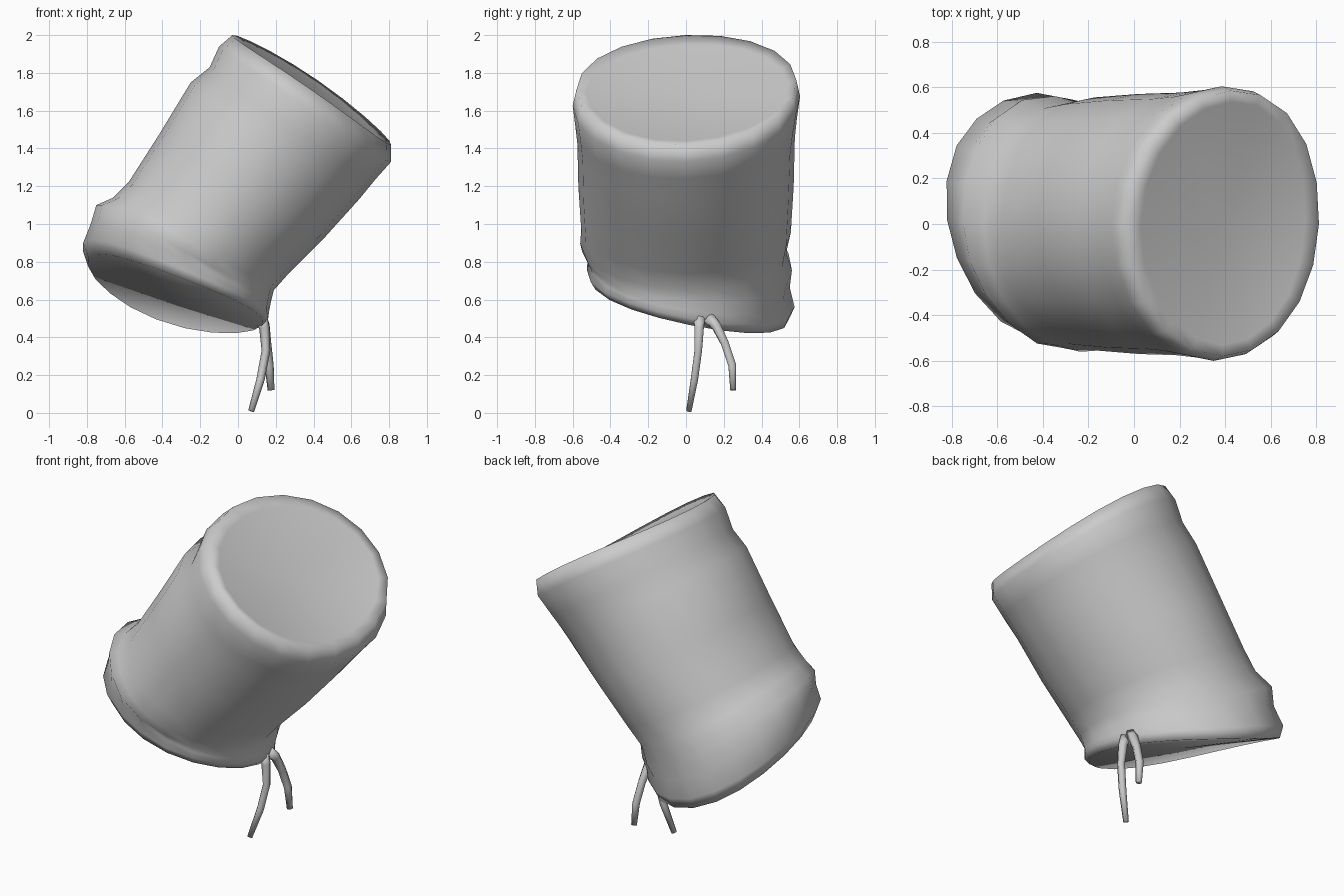
import bpy, bmesh, math
from mathutils import Vector

if "Cube" in bpy.data.objects:
    bpy.data.objects.remove(bpy.data.objects["Cube"])

SEG = 20
AXIS = Vector((0.57, 0, 0.82))      # direction from mouth to flat end


def finish(name, bm):
    bmesh.ops.recalc_face_normals(bm, faces=bm.faces)
    me = bpy.data.meshes.new(name)
    bm.to_mesh(me)
    bm.free()
    for p in me.polygons:
        p.use_smooth = True
    ob = bpy.data.objects.new(name, me)
    bpy.context.collection.objects.link(ob)
    return ob


def bridge(bm, a, b):
    n = len(a)
    for i in range(n):
        bm.faces.new((a[i], a[(i + 1) % n], b[(i + 1) % n], b[i]))


def fan(bm, ring, point):
    c = bm.verts.new(point)
    for i in range(len(ring)):
        bm.faces.new((ring[i], ring[(i + 1) % len(ring)], c))


# Sack rings: left x,z / right x,z in front view, half depth, y centre,
# axial tilt, axial bow, fold height
RINGS = [
    (0.03, 1.95, 0.75, 1.44, 0.53, 0.00, 0.03, 0.03, 0),
    (-0.03, 2.00, 0.81, 1.42, 0.58, 0.00, 0.03, 0.03, 0),
    (-0.10, 1.94, 0.81, 1.33, 0.60, 0.00, 0.03, 0.02, 0),
    (-0.15, 1.83, 0.73, 1.24, 0.585, 0.00, 0.03, 0.00, 0),
    (-0.25, 1.75, 0.64, 1.13, 0.575, 0.00, 0.02, 0.00, 0),
    (-0.42, 1.47, 0.46, 0.93, 0.57, 0.00, 0.00, 0.00, 0),
    (-0.58, 1.22, 0.27, 0.74, 0.555, 0.00, -0.01, -0.02, 0.005),
    (-0.66, 1.14, 0.19, 0.65, 0.545, -0.01, -0.03, -0.03, 0.010),
    (-0.75, 1.10, 0.175, 0.59, 0.555, 0.01, -0.06, -0.05, 0.014),
    (-0.78, 1.00, 0.165, 0.54, 0.535, 0.01, -0.09, -0.04, 0.012),
    (-0.82, 0.90, 0.16, 0.50, 0.55, 0.02, -0.12, -0.05, 0.010),
    (-0.79, 0.82, 0.13, 0.465, 0.525, 0.02, -0.13, -0.05, 0.0),
]

bm = bmesh.new()
loops = []
for k, (xl, zl, xr, zr, hy, yc, tilt, bow, fold) in enumerate(RINGS):
    left, right = Vector((xl, 0, zl)), Vector((xr, 0, zr))
    mid, half = (left + right) / 2, (right - left) / 2
    loop = []
    for i in range(SEG):
        t = 2 * math.pi * i / SEG
        c, s = math.cos(t), math.sin(t)
        f = 1 + fold * math.sin(5 * t + k * 1.3) * abs(s)
        if k < 5:                    # flat end is fuller toward one corner
            f += 0.045 * (1 - k / 5) * max(0, math.cos(t - 0.9)) ** 6
        p = mid + half * c * f + Vector((0, yc + hy * s * f, 0))
        p += AXIS * (tilt * s + bow * s * s)
        loop.append(bm.verts.new(p))
    loops.append(loop)
for a, b in zip(loops, loops[1:]):
    bridge(bm, a, b)
fan(bm, loops[0], (0.385, 0, 1.69))       # flat end
fan(bm, loops[-1], (-0.34, 0.02, 0.63))   # gathered end
finish("sack", bm)


# Drawstring ends
def string(name, pts, r):
    bm = bmesh.new()
    pts = [Vector(p) for p in pts]
    rings = []
    for i, p in enumerate(pts):
        d = (pts[min(i + 1, len(pts) - 1)] - pts[max(i - 1, 0)]).normalized()
        u = d.cross(Vector((0, 1, 0))).normalized()
        v = d.cross(u)
        rings.append([bm.verts.new(p + r[i] * (u * math.cos(a) + v * math.sin(a)))
                      for a in (j * math.pi / 3 for j in range(6))])
    for a, b in zip(rings, rings[1:]):
        bridge(bm, a, b)
    bm.faces.new(rings[0])
    bm.faces.new(rings[-1])
    finish(name, bm)


string("drawstring_long",
       [(0.12, 0.07, 0.50), (0.14, 0.07, 0.45), (0.148, 0.065, 0.33),
        (0.12, 0.045, 0.18), (0.07, 0.015, 0.01)],
       [0.035, 0.028, 0.023, 0.022, 0.016])
string("drawstring_short",
       [(0.12, 0.12, 0.50), (0.14, 0.16, 0.46), (0.152, 0.205, 0.37),
        (0.165, 0.245, 0.25), (0.175, 0.25, 0.12)],
       [0.035, 0.028, 0.024, 0.024, 0.018])
